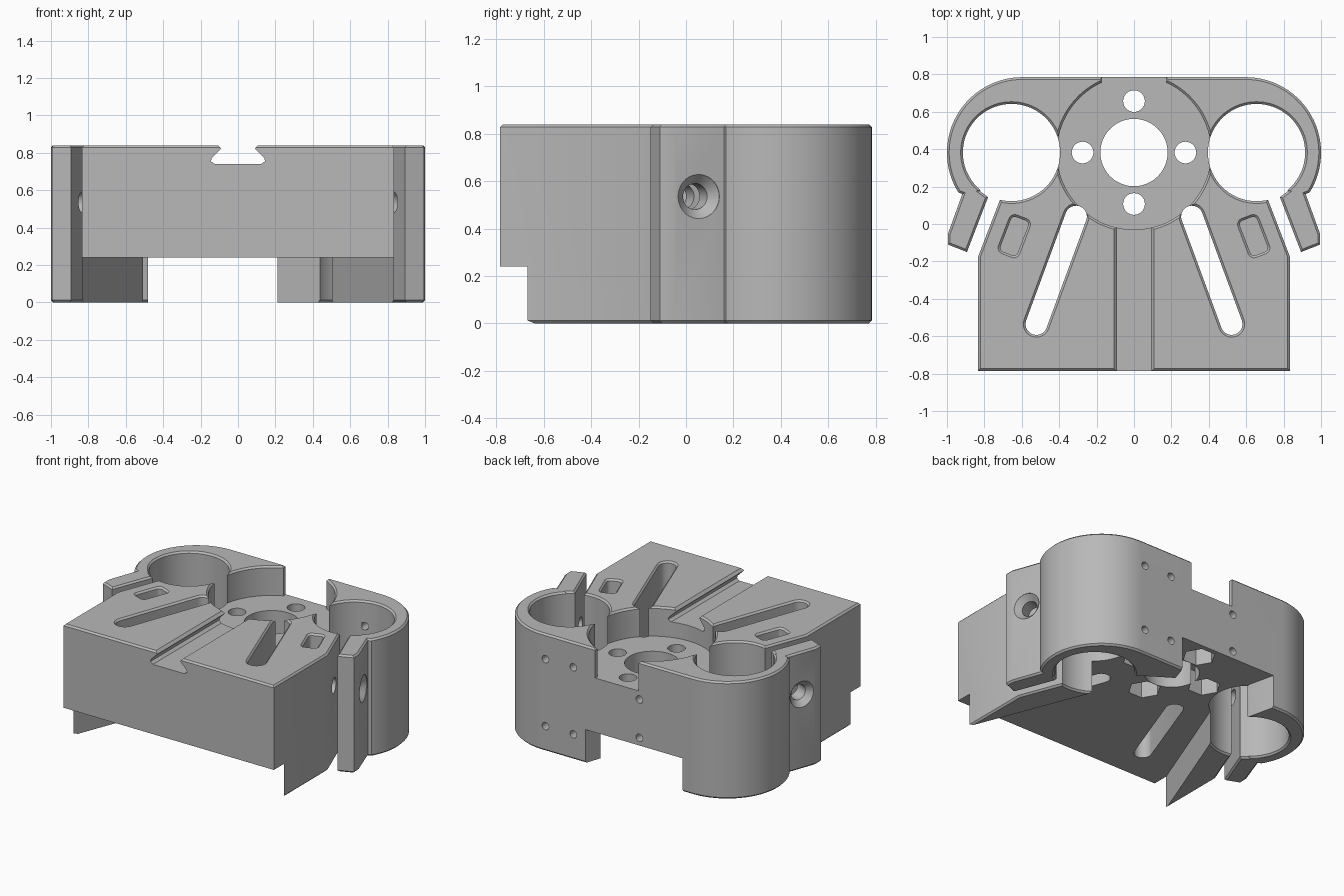
import bpy, bmesh
from math import pi, cos, sin, radians, atan2
from mathutils import Matrix, Vector

if "Cube" in bpy.data.objects:
    bpy.data.objects.remove(bpy.data.objects["Cube"], do_unlink=True)

TOP, FLOOR, UNDER = 0.84, 0.63, 0.24
BACK, MID = 0.785, 0.382
EDGE = 0.012
# layers of a full-height cut with chamfered rims
THROUGH = [(-0.02, 0.032), (EDGE, 0), (TOP - EDGE, 0), (TOP + 0.02, 0.032)]

grey = bpy.data.materials.new("machined_grey")
grey.use_nodes = True
grey.diffuse_color = (0.48, 0.48, 0.48, 1)
grey.node_tree.nodes["Principled BSDF"].inputs["Base Color"].default_value = (0.48, 0.48, 0.48, 1)


def arc(cx, cy, r, a0, a1, n):
    return [(cx + r * cos(a0 + (a1 - a0) * i / n), cy + r * sin(a0 + (a1 - a0) * i / n))
            for i in range(n + 1)]


def circle(cx, cy, r, n=28):
    return arc(cx, cy, r, 0, 2 * pi, n)[:-1]


def grow(pts, d):
    """Offset a counter-clockwise outline outward with mitred corners."""
    out = []
    for i, p in enumerate(pts):
        a, b, c = Vector(pts[i - 1]), Vector(p), Vector(pts[(i + 1) % len(pts)])
        u, v = (b - a).normalized(), (c - b).normalized()
        n1, n2 = Vector((u.y, -u.x)), Vector((v.y, -v.x))
        out.append(b + (n1 + n2) * d / max(0.3, 1 + n1.dot(n2)))
    return out


def prism(name, pts, layers, matrix=Matrix()):
    """Stack offset copies of an outline into a closed solid."""
    bm = bmesh.new()
    rings = [[bm.verts.new(matrix @ Vector((p[0], p[1], z))) for p in grow(pts, d)]
             for z, d in layers]
    bm.faces.new(rings[0][::-1])
    bm.faces.new(rings[-1])
    for lo, hi in zip(rings, rings[1:]):
        for i in range(len(lo)):
            j = (i + 1) % len(lo)
            bm.faces.new((lo[i], lo[j], hi[j], hi[i]))
    bmesh.ops.recalc_face_normals(bm, faces=bm.faces)
    mesh = bpy.data.meshes.new(name)
    bm.to_mesh(mesh)
    bm.free()
    obj = bpy.data.objects.new(name, mesh)
    bpy.context.collection.objects.link(obj)
    return obj


# body outline: block, clamp jaws and round lobes
half = [(0.834, -BACK), (0.834, -0.176), (0.717, 0.128), (0.70, 0.22), (0.76, 0.24),
        (0.824, 0.176), (0.78, 0.144), (0.893, -0.15), (0.995, -0.11), (0.995, -0.053),
        (0.918, 0.16)]
half += arc(0.597, MID, 0.403, radians(-32), pi / 2, 36)
outline = half + [(-x, y) for x, y in reversed(half)]
body = prism("clamp_mount_body", outline,
             [(0, -EDGE), (EDGE, 0), (TOP - EDGE, 0), (TOP, -EDGE)])
body.data.materials.append(grey)

cutters = []


def cut(name, pts, layers, matrix=Matrix()):
    obj = prism(name, pts, layers, matrix)
    obj.hide_render = True
    cutters.append(obj)


# underside pocket with slanted walls
cut("underside_pocket",
    [(-1.1, -0.9), (1.1, -0.9), (1.1, -0.67), (0.834, -0.67), (0.475, 0.24), (0.475, 0.5),
     (0.21, 0.67), (0.25, 0.79), (0.25, 0.9), (-0.525, 0.9), (-0.525, 0.79), (-0.48, 0.6),
     (-0.48, 0.24), (-0.834, -0.67), (-1.1, -0.67)],
    [(-0.1, 0), (UNDER, 0)])

# round recess, open at the back
a = atan2(0.375, 0.17)
recess = arc(0, MID, 0.412, pi - a, 2 * pi + a, 64) + [(0.18, 0.9), (-0.18, 0.9)]
cut("centre_recess", recess,
    [(FLOOR, 0), (TOP - EDGE, 0), (TOP + 0.02, 0.032)])

# dovetail groove from the front face to the recess
groove = [(-0.125, 0.74), (0.125, 0.74), (0.145, 0.755), (0.14, 0.772), (0.09, 0.822),
          (0.11, 0.842), (0.11, 0.9), (-0.11, 0.9), (-0.11, 0.842), (-0.09, 0.822),
          (-0.14, 0.772), (-0.145, 0.755)]
cut("dovetail_groove", groove, [(-0.1, 0), (0.9, 0)], Matrix.Rotation(pi / 2, 4, 'X'))

# shaft hole, bolt holes and nut seats
cut("shaft_hole", circle(0, MID, 0.18, 48), [(-0.1, 0), (0.9, 0)])
for i in range(4):
    x, y = 0.275 * cos(i * pi / 2), MID + 0.275 * sin(i * pi / 2)
    cut("bolt_hole", circle(x, y, 0.058), [(-0.1, 0), (0.9, 0)])
    cut("nut_seat", circle(x, y, 0.108, 6), [(0.1, 0), (0.40, 0)])

for s in (-1, 1):
    # large rod bore
    cut("rod_bore", circle(s * 0.655, MID, 0.26, 72), THROUGH)

    # slanted slot with round ends
    p, q = Vector((s * 0.31, 0.04)), Vector((s * 0.522, -0.535))
    t = atan2(p.y - q.y, p.x - q.x)
    slot = (arc(p.x, p.y, 0.058, t - pi / 2, t + pi / 2, 12)
            + arc(q.x, q.y, 0.058, t + pi / 2, t + 3 * pi / 2, 12))
    cut("slanted_slot", slot, THROUGH)

    # rounded nut trap behind the clamp screw
    turn = Matrix.Translation((s * 0.64, -0.065, 0)) @ Matrix.Rotation(s * radians(21), 4, 'Z')
    trap = []
    for k, (sx, sy) in enumerate([(1, 1), (-1, 1), (-1, -1), (1, -1)]):
        trap += arc(sx * 0.027, sy * 0.077, 0.022, k * pi / 2, (k + 1) * pi / 2, 4)
    cut("nut_trap", trap, [(0.42, 0), (TOP - EDGE, 0), (TOP + 0.02, 0.032)], turn)

    # countersunk clamp screw hole across the jaw gap
    axis = Vector((s * 0.93, 0.36, 0)).normalized()
    aim = Matrix.Translation((s * 0.955, 0.053, 0.535)) @ axis.to_track_quat('Z', 'Y').to_matrix().to_4x4()
    cut("clamp_screw_hole", circle(0, 0, 0.055),
        [(-0.38, 0), (-0.04, 0), (0, 0.038), (0.06, 0.038)], aim)

# small threaded holes in the back face
for x, z in [(0.344, 0.66), (0.565, 0.66), (0.344, 0.18), (0.565, 0.18),
             (-0.18, 0.57), (-0.18, 0.295)]:
    cut("back_hole", circle(0, 0, 0.027, 16), [(-0.9, 0), (-0.62, 0)],
        Matrix.Translation((x, 0, z)) @ Matrix.Rotation(pi / 2, 4, 'X'))

# carve the body
bpy.ops.object.select_all(action='DESELECT')
body.select_set(True)
bpy.context.view_layer.objects.active = body
for c in cutters:
    mod = body.modifiers.new(c.name, 'BOOLEAN')
    mod.operation, mod.solver, mod.object = 'DIFFERENCE', 'EXACT', c
    bpy.ops.object.modifier_apply(modifier=mod.name)
for c in cutters:
    bpy.data.objects.remove(c, do_unlink=True)

for poly in body.data.polygons:
    poly.material_index = 0
bpy.ops.object.shade_smooth_by_angle(angle=radians(25))
